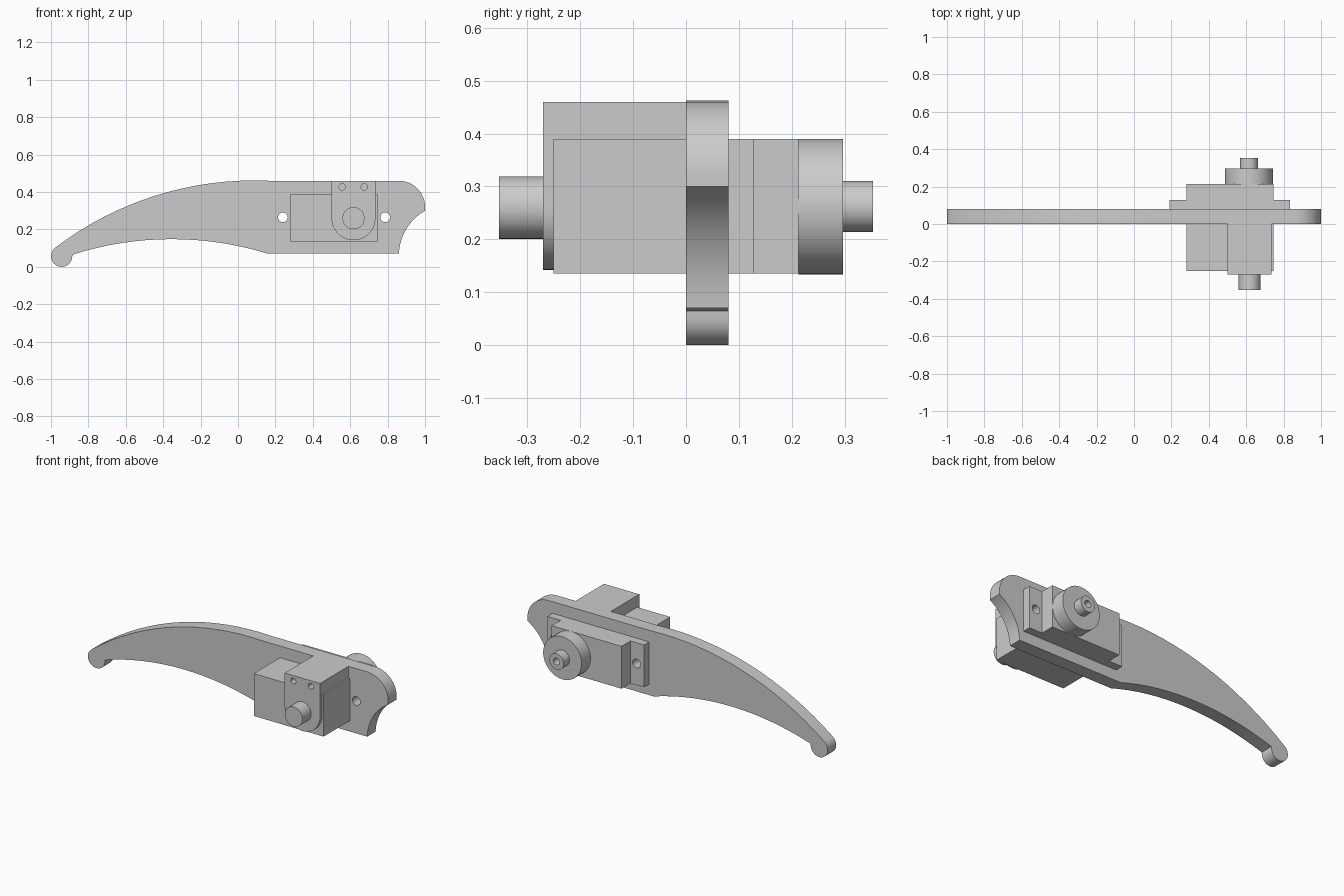
import bpy
from math import cos, sin, pi, atan2, hypot, radians
from mathutils import Vector

cube = bpy.data.objects.get("Cube")
if cube:
    bpy.data.objects.remove(cube, do_unlink=True)

grey = bpy.data.materials.new("plain grey")
grey.use_nodes = True
grey.diffuse_color = (0.6, 0.6, 0.6, 1)
grey.node_tree.nodes["Principled BSDF"].inputs["Base Color"].default_value = (0.6, 0.6, 0.6, 1)


def arc(a, b, c, steps=16):
    """Points along the circle arc from a through b to c."""
    (ax, ay), (bx, by), (cx, cy) = a, b, c
    d = 2 * (ax * (by - cy) + bx * (cy - ay) + cx * (ay - by))
    sa, sb, sc = (p[0] ** 2 + p[1] ** 2 for p in (a, b, c))
    ox = (sa * (by - cy) + sb * (cy - ay) + sc * (ay - by)) / d
    oy = (sa * (cx - bx) + sb * (ax - cx) + sc * (bx - ax)) / d
    r = hypot(ax - ox, ay - oy)
    start, mid, end = (atan2(p[1] - oy, p[0] - ox) for p in (a, b, c))
    sweep = (end - start) % (2 * pi)
    if (mid - start) % (2 * pi) > sweep:
        sweep -= 2 * pi
    angles = [start + sweep * i / steps for i in range(steps + 1)]
    return [(ox + r * cos(t), oy + r * sin(t)) for t in angles]


def circle(x, z, r, n=48):
    return [(x + r * cos(2 * pi * i / n), z + r * sin(2 * pi * i / n)) for i in range(n)]


def rect(x0, x1, z0, z1):
    return [(x0, z0), (x1, z0), (x1, z1), (x0, z1)]


def slab(name, y0, y1, *loops):
    """Extrude an x-z outline, with any further loops as holes, from y0 to y1."""
    curve = bpy.data.curves.new(name, "CURVE")
    curve.dimensions = "2D"
    curve.fill_mode = "BOTH"
    curve.extrude = (y1 - y0) / 2
    for loop in loops:
        spline = curve.splines.new("POLY")
        spline.points.add(len(loop) - 1)
        for point, (x, z) in zip(spline.points, loop):
            point.co = (x, z, 0, 1)
        spline.use_cyclic_u = True
    obj = bpy.data.objects.new(name, curve)
    obj.location = Vector((0, (y0 + y1) / 2, 0))
    obj.rotation_euler.x = radians(90)
    bpy.context.collection.objects.link(obj)
    bpy.ops.object.select_all(action="DESELECT")
    obj.select_set(True)
    bpy.context.view_layer.objects.active = obj
    bpy.ops.object.convert(target="MESH")
    obj = bpy.context.object
    obj.data.materials.clear()
    obj.data.materials.append(grey)
    bpy.ops.object.shade_smooth_by_angle(angle=radians(25))
    return obj


# Curved lever plate with a rounded tail and a hooked nose
outline = (
    arc((-0.975, 0.104), (-0.53, 0.35), (0.17, 0.46))
    + arc((0.86, 0.46), (0.959, 0.419), (1.0, 0.32))
    + arc((1.0, 0.3), (0.905, 0.21), (0.86, 0.07))
    + arc((0.16, 0.07), (-0.36, 0.148), (-0.885, 0.065))
    + arc((-0.886, 0.057), (-0.943, 0.0), (-0.976, 0.103), 24)[:-1]
)
screw_holes = [circle(x, 0.265, 0.026, 32) for x in (0.24, 0.787)]
slab("lever_plate", 0, 0.08, outline, *screw_holes)

# Motor body with its mounting flange
slab("motor_body_front", -0.25, 0, rect(0.28, 0.745, 0.135, 0.39))
slab("motor_body_back", 0.08, 0.213, rect(0.28, 0.745, 0.135, 0.39))
slab("mounting_flange", 0.08, 0.128, rect(0.19, 0.833, 0.135, 0.39), *screw_holes)

# Output disc and hollow shaft at the back
slab("output_disc", 0.213, 0.297, circle(0.615, 0.262, 0.128, 64))
slab("output_shaft", 0.297, 0.353, circle(0.615, 0.262, 0.048), circle(0.615, 0.262, 0.021, 32))

# Round-bottomed bracket block with two pin holes
bracket = [(0.5, 0.46), (0.735, 0.46)] + arc((0.735, 0.26), (0.6175, 0.1425), (0.5, 0.26), 32)
pin_holes = [circle(x, 0.427, 0.017, 24) for x in (0.557, 0.675)]
slab("bracket_block", -0.27, 0, bracket, *pin_holes)

# Solid pivot pin at the front
slab("pivot_pin", -0.353, -0.27, circle(0.6175, 0.26, 0.059))
